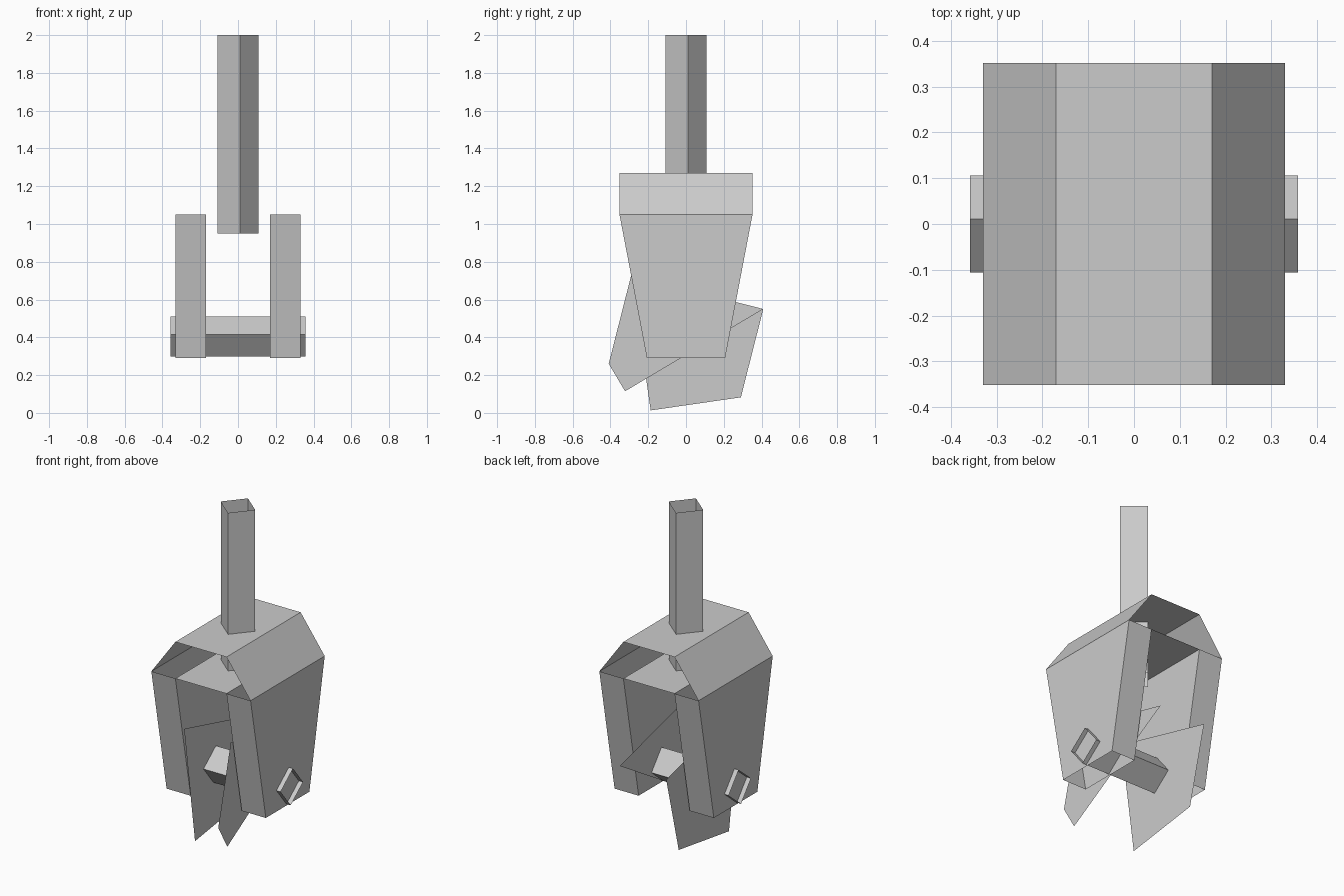
import bpy
from math import sin, cos, radians

if "Cube" in bpy.data.objects:
    bpy.data.objects.remove(bpy.data.objects["Cube"])


def make(name, verts, faces):
    me = bpy.data.meshes.new(name)
    me.from_pydata(verts, [], faces)
    me.update()
    ob = bpy.data.objects.new(name, me)
    bpy.context.collection.objects.link(ob)
    return ob


def square_tube(name, r, turn, length, place):
    # open-ended four-sided sleeve; place maps (u, v, along) to x, y, z
    ring = [(r * cos(radians(turn + 90 * i)), r * sin(radians(turn + 90 * i))) for i in range(4)]
    verts = [place(u, v, w) for w in length for u, v in ring]
    faces = [(i, (i + 1) % 4, (i + 1) % 4 + 4, i + 4) for i in range(4)]
    return make(name, verts, faces)


TOP_Z, LOW_Z, ROOF_Z = 1.05, 0.29, 1.27
OUT, INN = 0.33, 0.17
TOP_Y, LOW_Y = 0.352, 0.207

# folded sheet roof
profile = [(-OUT, TOP_Z), (-INN, ROOF_Z), (INN, ROOF_Z), (OUT, TOP_Z)]
make("roof", [(x, y, z) for y in (-TOP_Y, TOP_Y) for x, z in profile],
     [(i, i + 1, i + 5, i + 4) for i in range(3)])

# inner shelf under the roof
make("shelf", [(-INN, -TOP_Y, TOP_Z), (INN, -TOP_Y, TOP_Z),
               (INN, TOP_Y, TOP_Z), (-INN, TOP_Y, TOP_Z)], [(3, 2, 1, 0)])

# tapered hollow cheeks, open at top and bottom
for side, label in ((-1, "left"), (1, "right")):
    a, b = sorted((side * INN, side * OUT))
    verts = [p for y, z in ((LOW_Y, LOW_Z), (TOP_Y, TOP_Z))
             for p in ((a, -y, z), (b, -y, z), (b, y, z), (a, y, z))]
    make(label + "_cheek", verts,
         [(i, (i + 1) % 4, (i + 1) % 4 + 4, i + 4) for i in range(4)])

# hanging post and wheel axle
square_tube("post", 0.108, 5, (0.95, 2.0), lambda u, v, w: (u, v, w))
square_tube("axle", 0.107, -6, (-0.358, 0.358), lambda u, v, w: (w, u, 0.405 + v))

# thin wheel plates: coarse polygons cut from one circle
for label, x, angles in (("right", 0.155, (19.5, 132, 199.5, 222)),
                         ("left", -0.155, (19.5, 132, 244.5, 312))):
    pts = [(x, 0.434 * cos(radians(t)), 0.405 + 0.434 * sin(radians(t))) for t in angles]
    order = (0, 1, 2, 3) if x > 0 else (3, 2, 1, 0)
    make(label + "_wheel_plate", pts, [order])
